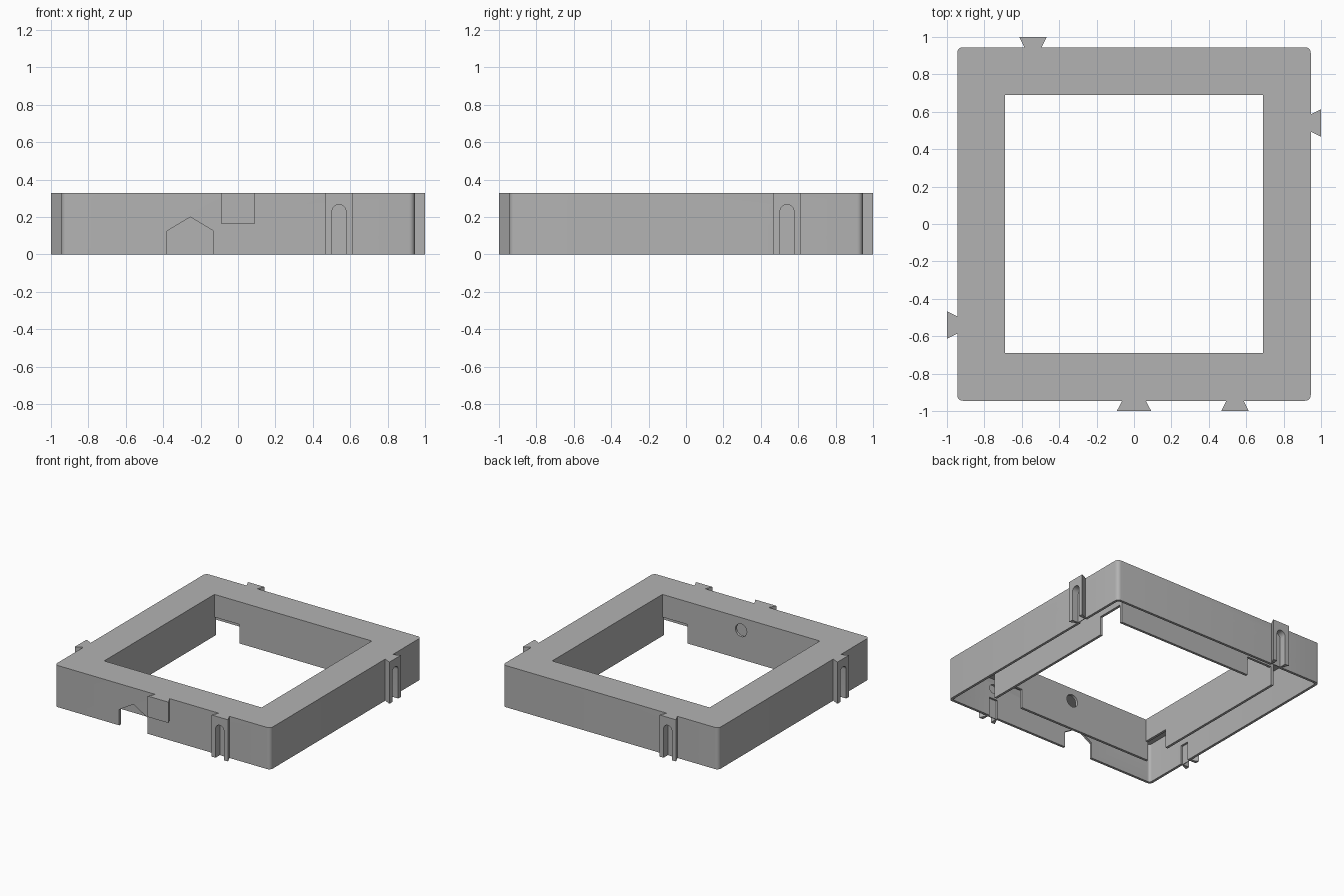
import bpy, bmesh, math
from mathutils import Matrix

cube = bpy.data.objects.get("Cube")
if cube:
    bpy.data.objects.remove(cube, do_unlink=True)

H, OUT, INN, WALL = 0.33, 0.945, 0.69, 0.02

grey = bpy.data.materials.new("light grey")
grey.use_nodes = True
colour = (0.45, 0.45, 0.45, 1)
grey.diffuse_color = colour
grey.node_tree.nodes["Principled BSDF"].inputs["Base Color"].default_value = colour


def prism(name, pts, lo, hi, axis="z", turn=0):
    """Extrude a profile along z, or an (x, z) profile along y, then turn it about z."""
    bm = bmesh.new()
    place = (lambda a, b, c: (a, b, c)) if axis == "z" else (lambda a, b, c: (a, c, b))
    face = bm.faces.new([bm.verts.new(place(a, b, lo)) for a, b in pts])
    new = bmesh.ops.extrude_face_region(bm, geom=[face])["geom"]
    shift = (0, 0, hi - lo) if axis == "z" else (0, hi - lo, 0)
    bmesh.ops.translate(bm, vec=shift, verts=[g for g in new if isinstance(g, bmesh.types.BMVert)])
    bmesh.ops.recalc_face_normals(bm, faces=bm.faces)
    bm.transform(Matrix.Rotation(turn, 4, "Z"))
    mesh = bpy.data.meshes.new(name)
    bm.to_mesh(mesh)
    bm.free()
    mesh.materials.append(grey)
    obj = bpy.data.objects.new(name, mesh)
    bpy.context.collection.objects.link(obj)
    return obj


def rect(x0, y0, x1, y1):
    return [(x0, y0), (x1, y0), (x1, y1), (x0, y1)]


def square(r):
    return rect(-r, -r, r, r)


def arc(cx, cy, r, a0, a1, n):
    return [(cx + r * math.cos(math.radians(a0 + (a1 - a0) * i / n)),
             cy + r * math.sin(math.radians(a0 + (a1 - a0) * i / n))) for i in range(n + 1)]


def rounded(half, r):
    c = half - r
    return [p for k, (sx, sy) in enumerate([(1, 1), (-1, 1), (-1, -1), (1, -1)])
            for p in arc(sx * c, sy * c, r, 90 * k, 90 * k + 90, 5)]


def combine(obj, tool, operation="DIFFERENCE"):
    mod = obj.modifiers.new(operation.lower(), "BOOLEAN")
    mod.object, mod.operation, mod.solver = tool, operation, "EXACT"
    bpy.context.view_layer.objects.active = obj
    bpy.ops.object.modifier_apply(modifier=mod.name)
    bpy.data.objects.remove(tool, do_unlink=True)


def dovetail(x, base, tip, lo, name, turn=0):
    pts = [(x - base, -OUT + 0.005), (x - tip, -1), (x + tip, -1), (x + base, -OUT + 0.005)]
    return prism(name, pts, lo, H, turn=turn)


# Hollow square frame, open underneath
frame = prism("frame", rounded(OUT, 0.03), 0, H)
combine(frame, prism("opening", square(INN), -1, 1))
channel = prism("channel", rounded(OUT - WALL, 0.02), -1, H - WALL)
combine(channel, prism("channel_core", square(INN + WALL), -2, 2))
combine(frame, channel)

# Joint repeated on every side
X, R, Z = 0.54, 0.037, 0.23
for k in range(4):
    t = k * math.pi / 2
    tab = dovetail(X, 0.044, 0.073, 0, "joint_tab_%d" % (k + 1), t)
    slot = [(X - R, -0.1), (X + R, -0.1)] + arc(X, Z, R, 0, 180, 16)
    combine(tab, prism("slot", slot, -1.1, -OUT + 0.0, "y", t))
    combine(frame, prism("peg_hole", arc(X, Z, R, 0, 345, 23), -1.1, -0.9, "y", t))
    combine(frame, prism("lower_gap", rect(X - R, -0.1, X + R, 0.15), -1.1, -0.9, "y", t))
    combine(frame, prism("inner_notch", rect(0.47, -0.1, INN, 0.15), -0.75, -0.6, "y", t))

# Front centre block, gabled cable gap and round inner hole
dovetail(0, 0.06, 0.092, 0.165, "centre_block")
gable = [(-0.38, -0.1), (-0.13, -0.1), (-0.13, 0.125), (-0.255, 0.2), (-0.38, 0.125)]
combine(frame, prism("cable_gap", gable, -1.1, -0.9, "y"))
combine(frame, prism("inner_hole", arc(0, Z, 0.05, 0, 345, 23), -0.75, -0.6, "y"))

# Smooth the rounded parts only
bpy.ops.object.select_all(action="DESELECT")
for obj in bpy.context.scene.objects:
    if obj.type == "MESH":
        obj.select_set(True)
bpy.context.view_layer.objects.active = frame
bpy.ops.object.shade_smooth_by_angle(angle=math.radians(30))
